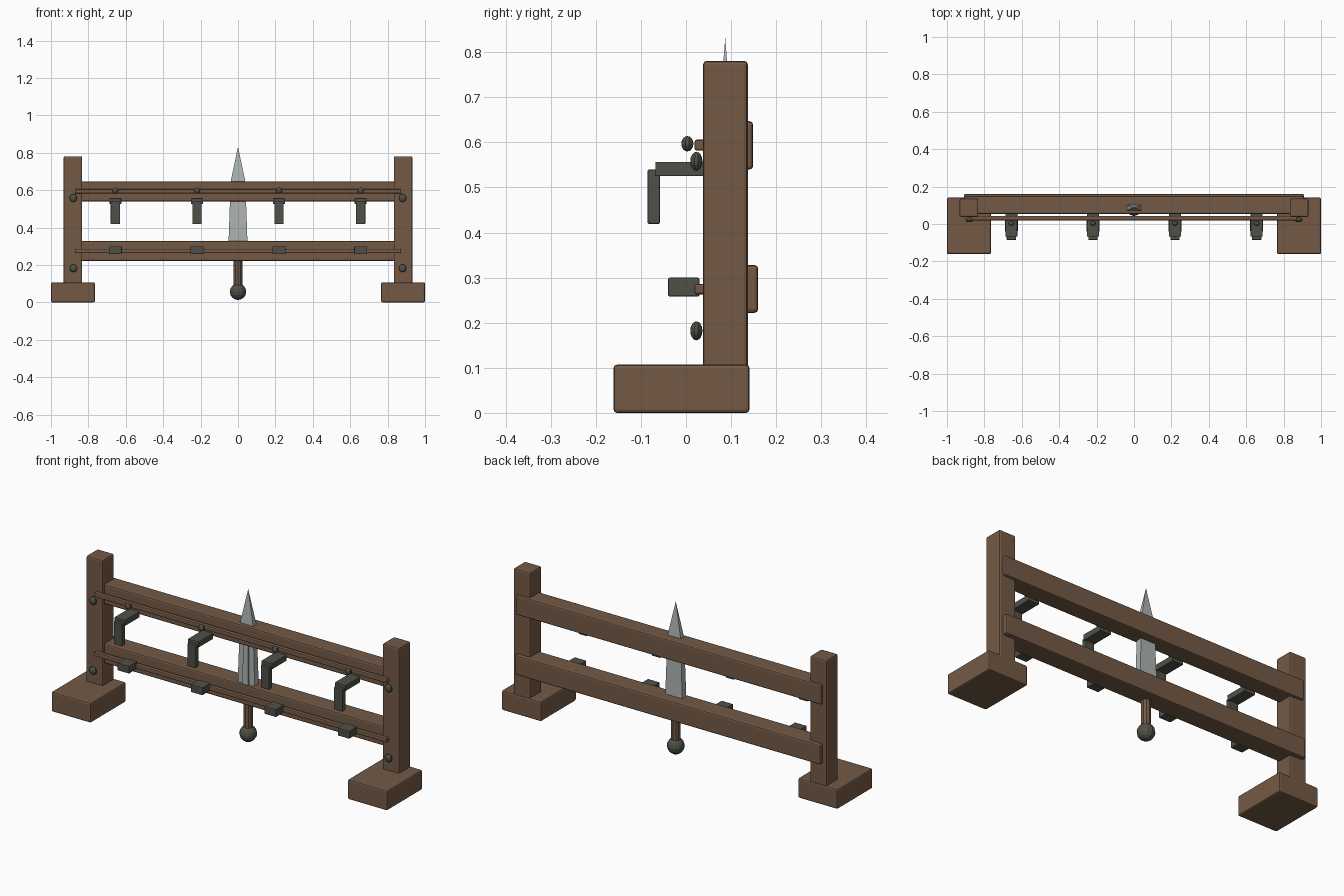
import bpy, bmesh, math
from mathutils import Vector

if "Cube" in bpy.data.objects:
    bpy.data.objects.remove(bpy.data.objects["Cube"])


def material(name, rgb):
    m = bpy.data.materials.new(name)
    m.diffuse_color = (*rgb, 1)
    m.use_nodes = True
    m.node_tree.nodes["Principled BSDF"].inputs["Base Color"].default_value = m.diffuse_color
    return m


WOOD = material("brown wood", (0.175, 0.102, 0.062))
IRON = material("dark iron", (0.078, 0.081, 0.064))
STEEL = material("pale steel", (0.42, 0.46, 0.45))


def finish(name, bm, mat, bevel=0, segments=2, smooth=False):
    bmesh.ops.recalc_face_normals(bm, faces=bm.faces)
    mesh = bpy.data.meshes.new(name)
    bm.to_mesh(mesh)
    bm.free()
    mesh.materials.append(mat)
    ob = bpy.data.objects.new(name, mesh)
    bpy.context.collection.objects.link(ob)
    if bevel:
        mod = ob.modifiers.new("soft edges", "BEVEL")
        mod.width = bevel
        mod.segments = segments
    if smooth:
        for p in mesh.polygons:
            p.use_smooth = True
    return ob


def box(name, x, y, z, mat, bevel=0.008):
    bm = bmesh.new()
    bmesh.ops.create_cube(bm, size=1)
    for v in bm.verts:
        v.co = Vector([(r[0] + r[1]) / 2 + c * (r[1] - r[0])
                       for c, r in zip(v.co, (x, y, z))])
    return finish(name, bm, mat, bevel)


def ball(name, center, radii, mat, u=10, v=8):
    bm = bmesh.new()
    bmesh.ops.create_uvsphere(bm, u_segments=u, v_segments=v, radius=1)
    for vert in bm.verts:
        vert.co = Vector([c + p * r for c, p, r in zip(center, vert.co, radii)])
    return finish(name, bm, mat)


def loft(name, sections, y0, mat, tip=None):
    """Rectangular sections (z, half width, y front, y back), optionally ending in a point."""
    bm = bmesh.new()
    rings = []
    for z, w, f, b in sections:
        rings.append([bm.verts.new((sx * w, y0 + y, z))
                      for sx, y in ((-1, f), (1, f), (1, b), (-1, b))])
    bm.faces.new(rings[0])
    for a, b in zip(rings, rings[1:]):
        for i in range(4):
            j = (i + 1) % 4
            bm.faces.new((a[i], a[j], b[j], b[i]))
    last = rings[-1]
    if tip:
        t = bm.verts.new((0, y0, tip))
        for i in range(4):
            bm.faces.new((last[i], last[(i + 1) % 4], t))
    else:
        bm.faces.new(last)
    return finish(name, bm, mat)


# Feet, posts and corner bolts on both ends
for side, s in (("left", -1), ("right", 1)):
    def span(a, b):
        return tuple(sorted((s * a, s * b)))
    box(side + "_foot", span(0.765, 1.0), (-0.161, 0.141), (0.0, 0.107), WOOD)
    box(side + "_post", span(0.833, 0.932), (0.038, 0.137), (0.09, 0.781), WOOD)
    for level, z in (("lower", 0.182), ("upper", 0.558)):
        ball(f"{side}_{level}_bolt", (s * 0.88, 0.023, z),
             (0.021, 0.0135, 0.021), IRON)

# Cross rails, with thin strips in front of them
box("upper_rail", (-0.91, 0.91), (0.053, 0.149), (0.54, 0.647), WOOD)
box("lower_rail", (-0.91, 0.91), (0.053, 0.160), (0.222, 0.328), WOOD)
box("upper_strip", (-0.872, 0.872), (0.019, 0.043), (0.582, 0.606), WOOD, 0.005)
box("lower_strip", (-0.872, 0.872), (0.019, 0.043), (0.263, 0.286), WOOD, 0.005)

# Hooks, knobs and rest blocks
for i, x in enumerate((-0.656, -0.219, 0.219, 0.656), 1):
    box(f"hook_arm_{i}", (x - 0.032, x + 0.032), (-0.068, 0.057), (0.525, 0.557), IRON, 0.003)
    box(f"hook_drop_{i}", (x - 0.025, x + 0.025), (-0.085, -0.058), (0.419, 0.540), IRON, 0.003)
    ball(f"hook_knob_{i}", (x, 0.003, 0.597), (0.017, 0.0135, 0.017), IRON)
    box(f"rest_block_{i}", (x - 0.035, x + 0.035), (-0.040, 0.030), (0.258, 0.300), IRON, 0.004)

# Upright sword held by the rails
Y = 0.087
loft("blade", [(0.28, 0.052, -0.018, 0.018), (0.60, 0.041, -0.015, 0.015),
               (0.652, 0.038, -0.014, 0.014)], Y, STEEL, tip=0.832)
loft("blade_ridge", [(0.28, 0.018, -0.026, 0), (0.60, 0.014, -0.021, 0)], Y, STEEL)
bm = bmesh.new()
bmesh.ops.create_cone(bm, cap_ends=True, segments=10, radius1=0.024, radius2=0.024, depth=0.20)
bmesh.ops.translate(bm, vec=(0, Y, 0.18), verts=bm.verts)
finish("sword_grip", bm, WOOD)
ball("sword_pommel", (0, Y, 0.057), (0.044, 0.044, 0.044), IRON, 12, 8)
